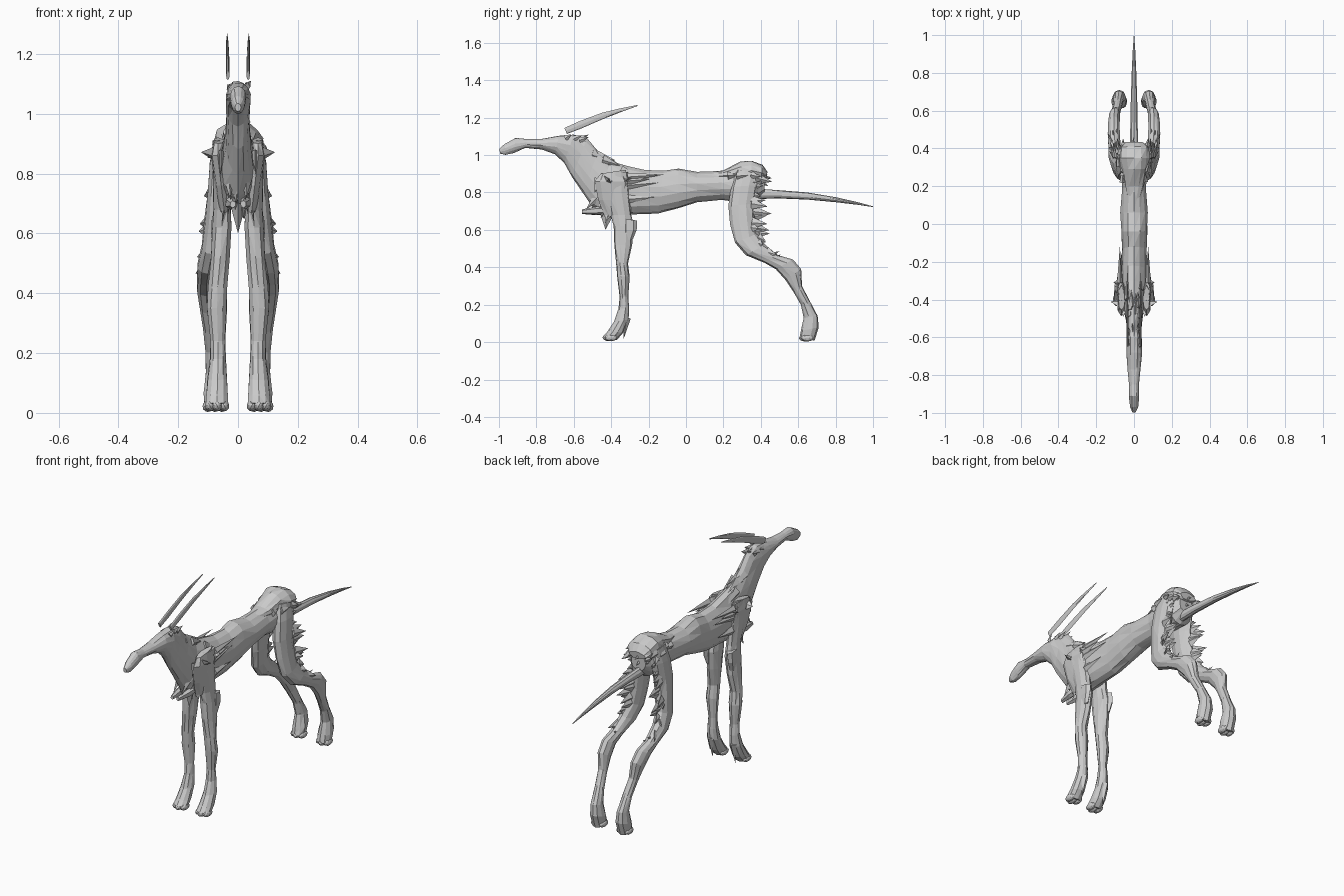
import bpy, bmesh, math, random
from mathutils import Vector, Matrix

random.seed(7)


def finish(bm, name, mirror=False):
    bmesh.ops.recalc_face_normals(bm, faces=bm.faces)
    me = bpy.data.meshes.new(name)
    bm.to_mesh(me)
    bm.free()
    ob = bpy.data.objects.new(name, me)
    bpy.context.collection.objects.link(ob)
    if mirror:
        m = ob.modifiers.new("Mirror", 'MIRROR')
        m.use_mirror_merge = False
    return ob


def add_loft(bm, sections, sides=10, jitter=0.07):
    """Each section: edge point (y1, z1), opposite edge (y2, z2), centre x, half width."""
    rings = []
    for y1, z1, y2, z2, x, w in sections:
        a, b = Vector((x, y1, z1)), Vector((x, y2, z2))
        mid, half = (a + b) / 2, (a - b) / 2
        ring = []
        for i in range(sides):
            t = math.tau * i / sides
            k = 1 + random.uniform(-jitter, jitter)
            ring.append(bm.verts.new(mid + (half * math.cos(t) + Vector((w * math.sin(t), 0, 0))) * k))
        rings.append(ring)
    # alternating triangles give the faceted look
    for r, s in zip(rings, rings[1:]):
        for i in range(sides):
            j = (i + 1) % sides
            bm.faces.new((r[i], r[j], s[j]))
            bm.faces.new((r[i], s[j], s[i]))
    bm.faces.new(rings[0])
    bm.faces.new(rings[-1])


def add_spike(bm, base, tip, width, thick):
    """Flat four-sided tuft, broad across its root."""
    base, tip = Vector(base), Vector(tip)
    d = (tip - base).normalized()
    side = d.cross(Vector((1, 0, 0)))
    if side.length < 0.1:
        side = Vector((0, 0, 1))
    side = side.normalized() * width
    up = d.cross(side).normalized() * thick
    r = [bm.verts.new(base + v) for v in (side, up, -side, -up)]
    p = bm.verts.new(tip)
    bm.faces.new(r)
    for i in range(4):
        bm.faces.new((r[i], r[(i + 1) % 4], p))


def add_tufts(bm, start, end, direction, n, length, width, thick=0.012, spread=0.012):
    """Row of tufts between two points."""
    s, e, d = Vector(start), Vector(end), Vector(direction).normalized()
    for i in range(n):
        j = Vector([random.uniform(-spread, spread) for _ in range(3)])
        p = s.lerp(e, i / max(1, n - 1)) + j
        tip = p + d * length * random.uniform(0.7, 1.15) + j
        add_spike(bm, p, tip, width, thick)


def add_toes(bm, x, y, z):
    for dx in (-0.024, 0, 0.024):
        m = Matrix.Translation((x + dx, y + abs(dx) * 0.5, z)) @ Matrix.Diagonal((0.017, 0.034, 0.019, 1))
        bmesh.ops.create_icosphere(bm, subdivisions=2, radius=1, matrix=m)


# head, neck and torso
bm = bmesh.new()
add_loft(bm, [
    (-0.997, 1.035, -0.995, 1.008, 0, 0.010), (-0.97, 1.06, -0.965, 1.000, 0, 0.022),
    (-0.91, 1.093, -0.92, 1.010, 0, 0.028), (-0.85, 1.085, -0.86, 1.038, 0, 0.026),
    (-0.77, 1.088, -0.77, 1.030, 0, 0.034), (-0.68, 1.105, -0.70, 1.005, 0, 0.042),
    (-0.60, 1.112, -0.65, 0.960, 0, 0.042), (-0.53, 1.085, -0.61, 0.880, 0, 0.039),
    (-0.47, 1.020, -0.55, 0.800, 0, 0.043), (-0.40, 0.970, -0.50, 0.720, 0, 0.055),
    (-0.30, 0.940, -0.42, 0.670, 0, 0.068), (-0.22, 0.920, -0.28, 0.685, 0, 0.070),
    (-0.12, 0.918, -0.15, 0.690, 0, 0.066), (-0.04, 0.930, -0.04, 0.715, 0, 0.070),
    (0.06, 0.908, 0.06, 0.750, 0, 0.073), (0.19, 0.912, 0.19, 0.758, 0, 0.062),
    (0.28, 0.935, 0.28, 0.752, 0, 0.070), (0.37, 0.940, 0.37, 0.750, 0, 0.075),
    (0.42, 0.890, 0.42, 0.800, 0, 0.045)], 14, 0.045)
finish(bm, "head_and_body")

# front legs with toes and dew claw
bm = bmesh.new()
add_loft(bm, [
    (-0.41, 0.91, -0.31, 0.91, 0.070, 0.016), (-0.43, 0.80, -0.30, 0.80, 0.058, 0.027),
    (-0.40, 0.68, -0.29, 0.68, 0.052, 0.030), (-0.39, 0.62, -0.28, 0.62, 0.054, 0.032),
    (-0.385, 0.52, -0.29, 0.52, 0.059, 0.033), (-0.375, 0.42, -0.31, 0.42, 0.068, 0.033),
    (-0.37, 0.35, -0.30, 0.35, 0.070, 0.034), (-0.355, 0.24, -0.31, 0.24, 0.067, 0.025),
    (-0.36, 0.18, -0.305, 0.18, 0.067, 0.027), (-0.385, 0.11, -0.305, 0.12, 0.068, 0.034),
    (-0.420, 0.060, -0.335, 0.05, 0.070, 0.039), (-0.44, 0.035, -0.37, 0.010, 0.070, 0.038)])
add_toes(bm, 0.070, -0.413, 0.024)
add_spike(bm, (0.070, -0.315, 0.13), (0.070, -0.335, 0.012), 0.020, 0.020)
finish(bm, "front_legs", True)

# rear legs with toes
bm = bmesh.new()
add_loft(bm, [
    (0.27, 0.92, 0.40, 0.91, 0.050, 0.030), (0.24, 0.83, 0.39, 0.84, 0.062, 0.036),
    (0.23, 0.73, 0.37, 0.74, 0.068, 0.036), (0.24, 0.63, 0.37, 0.66, 0.076, 0.036),
    (0.26, 0.53, 0.38, 0.58, 0.088, 0.036), (0.32, 0.465, 0.42, 0.52, 0.100, 0.036),
    (0.42, 0.425, 0.49, 0.465, 0.106, 0.031), (0.48, 0.390, 0.57, 0.440, 0.106, 0.031),
    (0.53, 0.330, 0.615, 0.390, 0.102, 0.029), (0.575, 0.270, 0.622, 0.300, 0.094, 0.024),
    (0.615, 0.200, 0.665, 0.215, 0.085, 0.024), (0.630, 0.130, 0.705, 0.140, 0.080, 0.030),
    (0.615, 0.060, 0.710, 0.080, 0.078, 0.038), (0.610, 0.025, 0.685, 0.008, 0.078, 0.036)])
add_toes(bm, 0.078, 0.637, 0.022)
finish(bm, "rear_legs", True)

# shoulder plates and elbow flaps of fur
bm = bmesh.new()
add_loft(bm, [(-0.46, 0.90, -0.33, 0.92, 0.066, 0.018), (-0.48, 0.86, -0.31, 0.86, 0.068, 0.024),
              (-0.47, 0.76, -0.31, 0.76, 0.056, 0.024), (-0.43, 0.67, -0.33, 0.68, 0.045, 0.015)], 8, 0.14)
add_tufts(bm, (0.07, -0.42, 0.87), (0.07, -0.30, 0.87), (0.9, 0.1, 0.25), 4, 0.035, 0.030)
add_tufts(bm, (0.066, -0.32, 0.88), (0.058, -0.30, 0.76), (-0.05, 1, 0.05), 6, 0.17, 0.022, 0.015)
add_tufts(bm, (0.055, -0.46, 0.88), (0.04, -0.40, 0.72), (0, -0.35, -1), 6, 0.09, 0.028)
add_loft(bm, [(-0.34, 0.66, -0.26, 0.65, 0.072, 0.018), (-0.34, 0.60, -0.262, 0.60, 0.075, 0.016),
              (-0.34, 0.53, -0.285, 0.55, 0.072, 0.012)], 6)
finish(bm, "shoulder_fur", True)

# chest fur
bm = bmesh.new()
for x in (-0.025, 0.025):
    add_loft(bm, [(-0.555, 0.710, -0.555, 0.685, x * 0.7, 0.010), (-0.48, 0.725, -0.48, 0.680, x, 0.018),
                  (-0.36, 0.730, -0.36, 0.690, x, 0.018)], 6)
    add_spike(bm, (x * 1.3, -0.45, 0.80), (x, -0.535, 0.71), 0.035, 0.02)
add_tufts(bm, (0, -0.48, 0.76), (0, -0.40, 0.72), (0, 0, -1), 4, 0.09, 0.035, 0.025)
add_spike(bm, (0, -0.42, 0.73), (0, -0.43, 0.60), 0.055, 0.035)
finish(bm, "chest_fur")

# crown and mane
bm = bmesh.new()
for x in (-0.026, 0, 0.026):
    add_tufts(bm, (x, -0.64, 1.085), (x, -0.57, 1.08), (x * 6, 0.9, 0.35), 3, 0.05, 0.018, 0.01, 0.006)
    add_tufts(bm, (x, -0.50, 0.99), (x, -0.36, 0.92), (0, 1, -0.4), 4, 0.13, 0.03, 0.018)
finish(bm, "crown_and_mane")

# hip mane
bm = bmesh.new()
add_loft(bm, [(0.08, 0.900, 0.09, 0.87, 0, 0.02), (0.20, 0.920, 0.22, 0.86, 0, 0.05),
              (0.29, 0.962, 0.30, 0.86, 0, 0.068), (0.35, 0.975, 0.35, 0.86, 0, 0.078),
              (0.41, 0.950, 0.40, 0.86, 0, 0.075), (0.435, 0.91, 0.43, 0.87, 0, 0.05)], 12, 0.10)
for x in (-0.07, -0.035, 0, 0.035, 0.07):
    add_tufts(bm, (x, 0.34, 0.935 - abs(x) * 0.5), (x, 0.40, 0.87), (x * 3, 1, -0.2), 4, 0.06, 0.022, 0.016)
    add_tufts(bm, (x, 0.22, 0.89), (x, 0.31, 0.93 - abs(x) * 0.6), (x * 2, 1, 0.1), 3, 0.07, 0.022, 0.016)
finish(bm, "hip_mane")

# ragged fur behind the thighs
bm = bmesh.new()
add_tufts(bm, (0.060, 0.35, 0.87), (0.085, 0.36, 0.54), (0.05, 1, -0.05), 9, 0.078, 0.030, 0.016)
add_tufts(bm, (0.082, 0.33, 0.86), (0.092, 0.36, 0.58), (0.25, 1, -0.1), 6, 0.075, 0.030, 0.014)
add_tufts(bm, (0.095, 0.36, 0.60), (0.112, 0.42, 0.48), (0.4, 0.7, -0.3), 4, 0.05, 0.028, 0.012)
add_tufts(bm, (0.10, 0.42, 0.48), (0.105, 0.52, 0.43), (0.1, 1, 0.45), 4, 0.05, 0.014, 0.010)
finish(bm, "thigh_fur", True)

# horns, swept back
bm = bmesh.new()
add_loft(bm, [(-0.65, 1.145, -0.637, 1.113, 0.034, 0.006), (-0.57, 1.181, -0.56, 1.142, 0.034, 0.006),
              (-0.45, 1.226, -0.445, 1.192, 0.035, 0.005), (-0.35, 1.250, -0.348, 1.230, 0.036, 0.004),
              (-0.26, 1.268, -0.26, 1.262, 0.036, 0.001)], 8, 0)
finish(bm, "horns", True)

# tail
bm = bmesh.new()
add_loft(bm, [(0.36, 0.822, 0.36, 0.765, 0, 0.022), (0.50, 0.812, 0.50, 0.768, 0, 0.021),
              (0.65, 0.800, 0.65, 0.762, 0, 0.018), (0.80, 0.775, 0.80, 0.748, 0, 0.013),
              (0.92, 0.748, 0.92, 0.734, 0, 0.007), (1.0, 0.726, 1.0, 0.722, 0, 0.001)], 10, 0)
finish(bm, "tail")
